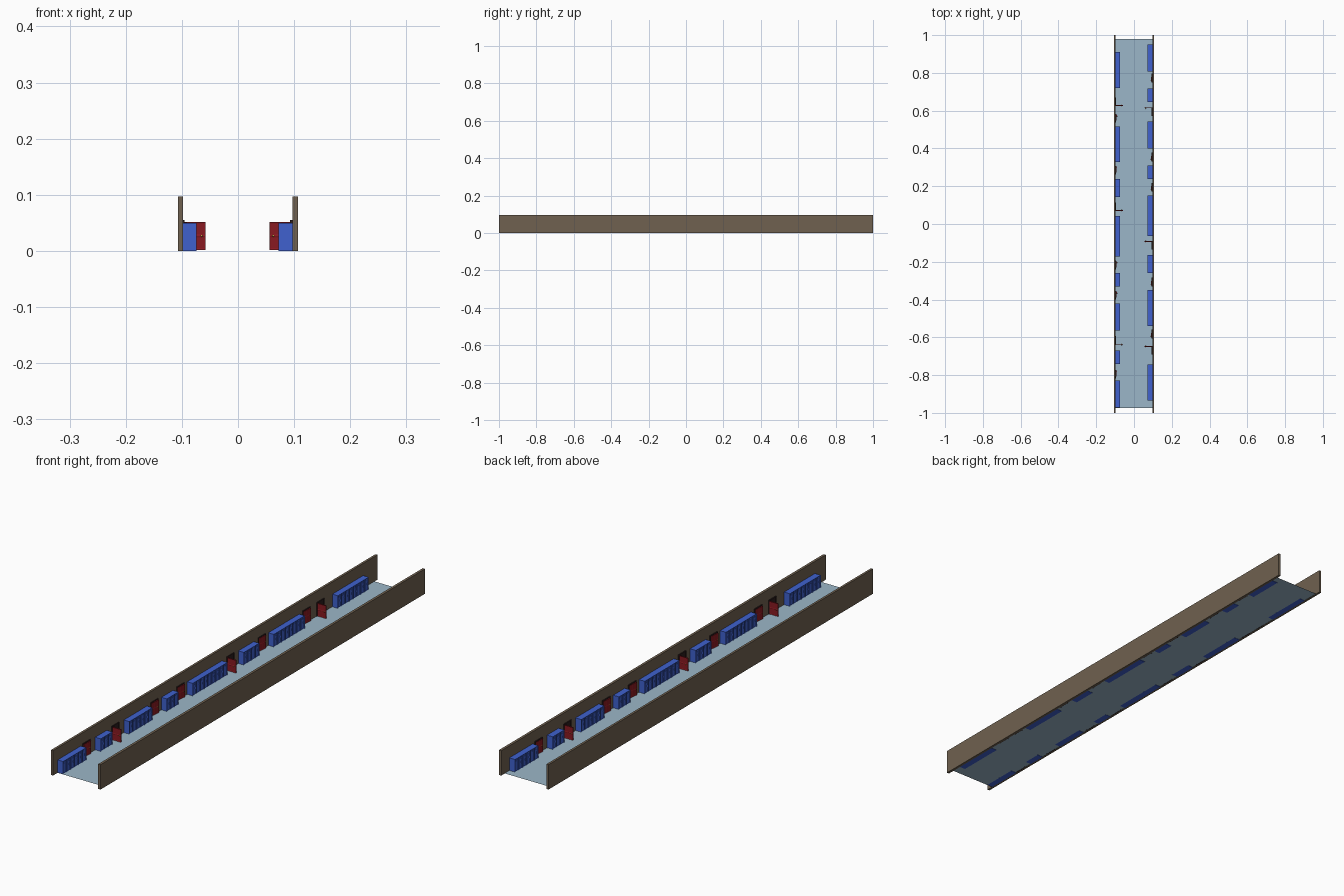
import bpy, bmesh, math
from mathutils import Matrix, Vector

if "Cube" in bpy.data.objects:
    bpy.data.objects.remove(bpy.data.objects["Cube"])


def material(name, rgb):
    m = bpy.data.materials.new(name)
    m.diffuse_color = (*rgb, 1)
    m.use_nodes = True
    m.node_tree.nodes["Principled BSDF"].inputs["Base Color"].default_value = m.diffuse_color
    return m


BROWN = material("wall_brown", (0.16, 0.12, 0.08))
FLOOR = material("floor_blue_grey", (0.33, 0.47, 0.58))
BLUE = material("locker_blue", (0.05, 0.12, 0.62))
RED = material("door_red", (0.25, 0.01, 0.015))
DARK = material("frame_dark", (0.025, 0.012, 0.012))
GOLD = material("knob_gold", (0.7, 0.5, 0.08))


def box(bm, x0, x1, y0, y1, z0, z1):
    size = Matrix.Diagonal((x1 - x0, y1 - y0, z1 - z0, 1))
    mid = Matrix.Translation(((x0 + x1) / 2, (y0 + y1) / 2, (z0 + z1) / 2))
    return bmesh.ops.create_cube(bm, size=1, matrix=mid @ size)["verts"]


def recess(bm, face, thickness, depth):
    bmesh.ops.inset_individual(bm, faces=[face], thickness=thickness, depth=depth)


def finish(bm, name, mat):
    me = bpy.data.meshes.new(name)
    bm.normal_update()
    bm.to_mesh(me)
    bm.free()
    me.materials.append(mat)
    ob = bpy.data.objects.new(name, me)
    bpy.context.collection.objects.link(ob)
    return ob


def face_along(verts, direction):
    faces = {f for v in verts for f in v.link_faces}
    return max(faces, key=lambda f: f.normal.dot(direction))


def opposite(ob):
    # the right side is the left side turned half a circle
    other = ob.copy()
    other.name = ob.name.replace("left", "right")
    other.matrix_world = (Matrix.Translation((-0.002, -0.022, 0))
                          @ Matrix.Rotation(math.pi, 4, 'Z') @ ob.matrix_basis)
    bpy.context.collection.objects.link(other)


# walls and floor
for name, x0, x1 in (("left_wall", -0.107, -0.098), ("right_wall", 0.097, 0.107)):
    bm = bmesh.new()
    box(bm, x0, x1, -1, 1, 0, 0.097)
    finish(bm, name, BROWN)
bm = bmesh.new()
bmesh.ops.create_grid(bm, x_segments=1, y_segments=1, size=1,
                      matrix=Matrix.Translation((0, 0.003, 0.001)) @ Matrix.Diagonal((0.1, 0.977, 1, 1)))
finish(bm, "floor", FLOOR)

# locker rows: start y, number of lockers
UNIT = 0.0238
ROWS = [(0.721, 8), (0.327, 8), (0.142, 4), (-0.173, 9),
        (-0.332, 3), (-0.564, 6), (-0.74, 3), (-0.972, 6)]
for i, (y, count) in enumerate(ROWS):
    bm = bmesh.new()
    for k in range(count):
        a = y + k * UNIT
        body = box(bm, -0.099, -0.074, a, a + UNIT, 0, 0.05)
        bm.normal_update()
        recess(bm, face_along(body, Vector((1, 0, 0))), 0.0022, -0.003)
        # vent slats and handle
        for z in (0.039, 0.042, 0.045):
            box(bm, -0.0775, -0.0763, a + 0.007, a + 0.017, z, z + 0.001)
        box(bm, -0.0775, -0.0755, a + 0.0175, a + 0.0195, 0.021, 0.028)
    opposite(finish(bm, f"left_locker_row_{i + 1}", BLUE))

# doorways: hinge y, opening angle in degrees
W, H = 0.04, 0.052
DOORS = [(0.627, 90), (0.54, 6), (0.265, 6), (0.071, 90), (-0.237, 6),
         (-0.397, 6), (-0.637, 90), (-0.815, 6)]
for i, (y, angle) in enumerate(DOORS):
    # dark opening with raised frame
    bm = bmesh.new()
    box(bm, -0.099, -0.0972, y, y + W, 0, H)
    box(bm, -0.099, -0.095, y - 0.003, y, 0, H + 0.003)
    box(bm, -0.099, -0.095, y + W, y + W + 0.003, 0, H + 0.003)
    box(bm, -0.099, -0.095, y, y + W, H, H + 0.003)
    opposite(finish(bm, f"left_door_frame_{i + 1}", DARK))

    place = (Matrix.Translation((-0.0968, y, 0))
             @ Matrix.Rotation(math.radians(-angle), 4, 'Z'))
    # door leaf with recessed panels on both sides
    bm = bmesh.new()
    for z0, z1 in ((0.002, 0.027), (0.027, H)):
        for a in (0, W / 2 - 0.0005):
            leaf = box(bm, -0.002, 0.002, a, a + W / 2 - 0.0005, z0, z1)
            bm.normal_update()
            for s in (1, -1):
                recess(bm, face_along(leaf, Vector((s, 0, 0))), 0.004, -0.0008)
    door = finish(bm, f"left_door_{i + 1}", RED)
    door.matrix_basis = place
    opposite(door)

    # knobs on both faces
    bm = bmesh.new()
    for s in (1, -1):
        bmesh.ops.create_uvsphere(bm, u_segments=10, v_segments=6, radius=0.0018,
                                  matrix=Matrix.Translation((s * 0.0035, W - 0.008, 0.027)))
    for f in bm.faces:
        f.smooth = True
    knob = finish(bm, f"left_door_knob_{i + 1}", GOLD)
    knob.matrix_basis = place
    opposite(knob)
